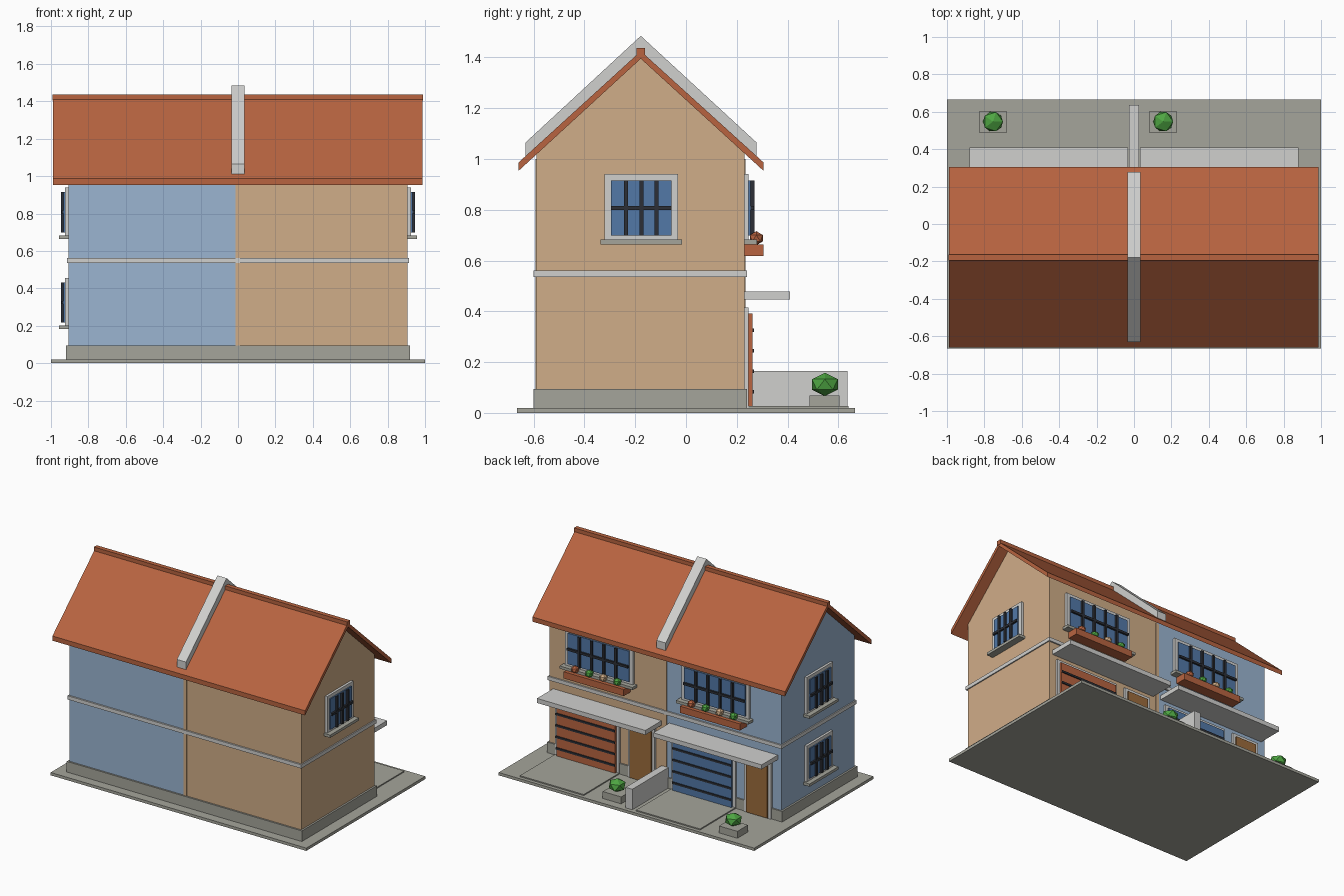
import bpy, bmesh
from mathutils import Matrix

if "Cube" in bpy.data.objects:
    bpy.data.objects.remove(bpy.data.objects["Cube"])


def mat(name, r, g, b):
    m = bpy.data.materials.new(name)
    lin = [(c / 255 / 12.92) if c < 10 else ((c / 255 + 0.055) / 1.055) ** 2.4 for c in (r, g, b)]
    m.diffuse_color = (*lin, 1)
    m.use_nodes = True
    m.node_tree.nodes["Principled BSDF"].inputs["Base Color"].default_value = m.diffuse_color
    return m


TAN = mat("tan_plaster", 208, 173, 136)
BLUE = mat("pale_blue_plaster", 155, 181, 209)
TILE = mat("terracotta", 184, 100, 64)
LIGHT = mat("light_grey_trim", 208, 208, 206)
STONE = mat("concrete_grey", 165, 165, 155)
GLASS = mat("window_blue", 82, 120, 167)
DARK = mat("dark_metal", 44, 47, 54)
GREEN = mat("leaf_green", 78, 165, 66)
WOOD = mat("door_wood", 156, 108, 60)


def finish(name, bm, material):
    bmesh.ops.recalc_face_normals(bm, faces=bm.faces)
    me = bpy.data.meshes.new(name)
    bm.to_mesh(me)
    bm.free()
    me.materials.append(material)
    ob = bpy.data.objects.new(name, me)
    bpy.context.collection.objects.link(ob)
    return ob


def box(name, x0, x1, y0, y1, z0, z1, material):
    bm = bmesh.new()
    bmesh.ops.create_cube(bm, size=1)
    for v in bm.verts:
        v.co = (x1 if v.co.x > 0 else x0, y1 if v.co.y > 0 else y0, z1 if v.co.z > 0 else z0)
    return finish(name, bm, material)


def prism(name, x0, x1, profile, material):
    """Extrude a (y, z) outline along x."""
    bm = bmesh.new()
    f = bm.faces.new([bm.verts.new((x0, y, z)) for y, z in profile])
    r = bmesh.ops.extrude_face_region(bm, geom=[f])
    verts = [g for g in r["geom"] if isinstance(g, bmesh.types.BMVert)]
    bmesh.ops.translate(bm, verts=verts, vec=(x1 - x0, 0, 0))
    return finish(name, bm, material)


def ball(name, loc, r, rz, material):
    bm = bmesh.new()
    m = Matrix.Translation(loc) @ Matrix.Diagonal((1, 1, rz / r, 1))
    bmesh.ops.create_icosphere(bm, subdivisions=1, radius=r, matrix=m)
    return finish(name, bm, material)


def window(name, plate, c, w, z0, z1, nbars, overhang):
    """Barred window; plate(part, a0, a1, d0, d1, z0, z1, mat): a along wall, d outward."""
    h = w / 2
    plate(name + "_frame", c - h, c + h, -0.005, 0.017, z0, z1, LIGHT)
    g, g0, g1 = h - 0.026, z0 + 0.018, z1 - 0.024
    plate(name + "_glass", c - g, c + g, 0.015, 0.025, g0, g1, GLASS)
    for i in range(nbars):
        a = c - g + 2 * g * (i + 1) / (nbars + 1)
        plate(name + "_upright_bar", a - 0.008, a + 0.008, 0.024, 0.04, g0, g1, DARK)
    zm = (g0 + g1) / 2
    plate(name + "_cross_bar", c - g, c + g, 0.024, 0.038, zm - 0.008, zm + 0.008, DARK)
    plate(name + "_sill", c - h - overhang, c + h + overhang, -0.005, 0.05, z0 - 0.017, z0 + 0.002, STONE)


RIDGE, BACK, FRONT, WX = -0.178, 0.23, -0.588, 0.907

# ground slab, plinth, string course
box("ground_slab", -1, 1, -0.665, 0.665, 0, 0.02, STONE)
box("plinth", -0.92, 0.92, -0.6, 0.24, 0.02, 0.095, STONE)
box("string_course", -0.915, 0.915, -0.6, 0.24, 0.535, 0.561, LIGHT)

# two house bodies with gables, and the joint strip between them
body = [(FRONT, 0.02), (BACK, 0.02), (BACK, 1.03), (RIDGE, 1.405), (FRONT, 1.03)]
prism("blue_house_walls", -WX, 0, body, BLUE)
prism("tan_house_walls", 0, WX, body, TAN)
box("joint_strip", -0.013, 0.012, FRONT - 0.005, BACK + 0.005, 0.09, 1.0, TAN)

# roof, ridge cap, party parapet
prism("roof", -0.99, 0.987, [(-0.66, 0.953), (-0.66, 0.986), (RIDGE, 1.425), (0.306, 0.986),
                             (0.306, 0.953), (RIDGE, 1.395)], TILE)
box("ridge_cap", -0.992, 0.99, RIDGE - 0.016, RIDGE + 0.016, 1.405, 1.437, TILE)
prism("party_parapet", -0.036, 0.036, [(-0.632, 1.0), (-0.632, 1.065), (RIDGE, 1.485), (0.278, 1.065),
                                       (0.278, 1.0), (RIDGE, 1.415)], LIGHT)

# low wall between the front yards
box("yard_wall", -0.026, 0.026, 0.235, 0.637, 0.02, 0.165, LIGHT)


# end wall windows
def side_plate(s):
    def plate(n, a0, a1, d0, d1, z0, z1, m):
        xs = sorted((s * (WX + d0), s * (WX + d1)))
        box(n, xs[0], xs[1], a0, a1, z0, z1, m)
    return plate


def back_plate(n, a0, a1, d0, d1, z0, z1, m):
    box(n, a0, a1, BACK + d0, BACK + d1, z0, z1, m)


window("right_window", side_plate(1), -0.176, 0.29, 0.68, 0.94, 3, 0.016)
window("left_upper_window", side_plate(-1), -0.176, 0.29, 0.68, 0.94, 3, 0.016)
window("left_lower_window", side_plate(-1), -0.176, 0.29, 0.2, 0.455, 3, 0.016)

# street facade, the same layout for each house
for side, cx, door_mat in (("blue", -0.455, GLASS), ("tan", 0.455, TILE)):
    # garage door with slats
    g = cx + 0.147
    back_plate(side + "_garage_frame", g - 0.25, g + 0.25, -0.005, 0.016, 0.02, 0.415, LIGHT)
    back_plate(side + "_garage_door", g - 0.23, g + 0.23, 0.01, 0.031, 0.025, 0.392, door_mat)
    for i in range(4):
        z = 0.083 + 0.081 * i
        back_plate(side + "_garage_slat", g - 0.23, g + 0.23, 0.03, 0.038, z - 0.007, z + 0.007, DARK)
    # entrance door
    d = cx - 0.277
    back_plate(side + "_door_frame", d - 0.105, d + 0.105, -0.005, 0.016, 0.02, 0.415, LIGHT)
    back_plate(side + "_door", d - 0.083, d + 0.083, 0.01, 0.026, 0.025, 0.392, WOOD)
    # canopy and driveway
    back_plate(side + "_canopy", cx - 0.424, cx + 0.424, -0.005, 0.18, 0.447, 0.479, LIGHT)
    box(side + "_driveway", g - 0.25, g + 0.25, 0.235, 0.64, 0.015, 0.028, STONE)
    # upper window with flower box
    w = cx + 0.053
    window(side + "_facade_window", back_plate, w, 0.53, 0.68, 0.94, 4, 0.02)
    back_plate(side + "_flower_box", w - 0.235, w + 0.235, 0, 0.076, 0.617, 0.664, TILE)
    for i, m in enumerate((GREEN, TAN, GREEN, TILE)):
        ball(side + "_flower", (w - 0.165 + 0.11 * i, 0.277, 0.688), 0.03, 0.028, m)
    # yard planter
    p = cx - 0.299
    box(side + "_planter", p - 0.072, p + 0.072, 0.487, 0.605, 0.015, 0.069, STONE)
    ball(side + "_bush", (p, 0.547, 0.112), 0.06, 0.046, GREEN)
